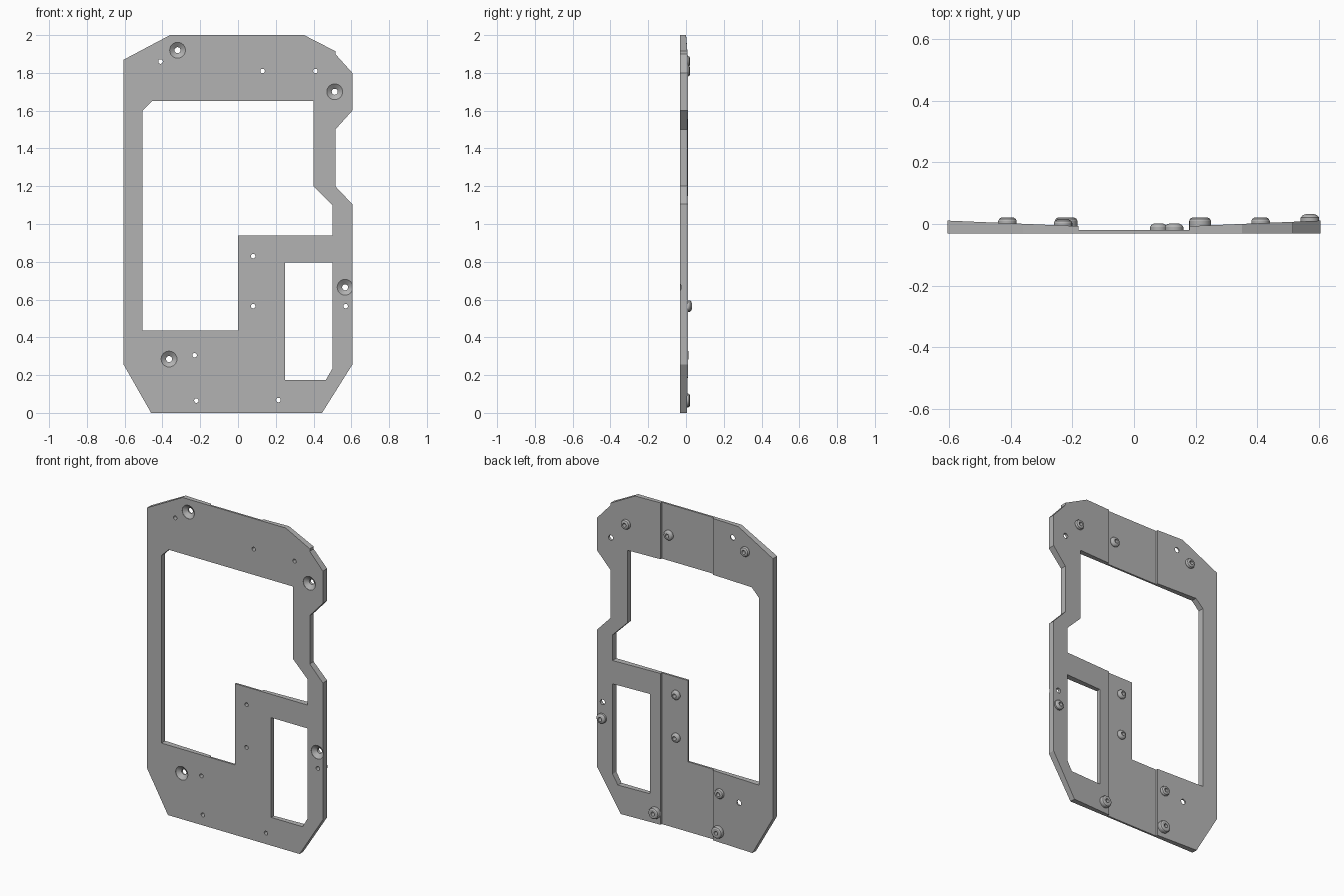
import bpy, bmesh, math

cube = bpy.data.objects.get("Cube")
if cube:
    bpy.data.objects.remove(cube, do_unlink=True)

FRONT = -0.031
SEGMENTS = 24

grey = bpy.data.materials.new("plain grey")
grey.use_nodes = True
colour = (0.45, 0.45, 0.45, 1)
grey.diffuse_color = colour
grey.node_tree.nodes["Principled BSDF"].inputs["Base Color"].default_value = colour


def make_object(name, bm):
    bmesh.ops.recalc_face_normals(bm, faces=bm.faces)
    mesh = bpy.data.meshes.new(name)
    bm.to_mesh(mesh)
    bm.free()
    mesh.materials.append(grey)
    obj = bpy.data.objects.new(name, mesh)
    bpy.context.scene.collection.objects.link(obj)
    return obj


def add_prism(bm, points, offset):
    """Close a polygon and push it along the offset."""
    face = bm.faces.new([bm.verts.new(p) for p in points])
    out = bmesh.ops.extrude_face_region(bm, geom=[face], use_keep_orig=True)
    moved = [v for v in out["geom"] if isinstance(v, bmesh.types.BMVert)]
    bmesh.ops.translate(bm, verts=moved, vec=offset)


def add_lathe(bm, x, z, profile):
    """Turn (radius, y) pairs around an axis that runs front to back."""
    rings = []
    for r, y in profile:
        angles = [math.tau * i / SEGMENTS for i in range(SEGMENTS)]
        rings.append([bm.verts.new((x + r * math.cos(a), y, z + r * math.sin(a))) for a in angles])
    for a, b in zip(rings, rings[1:]):
        for i in range(SEGMENTS):
            j = (i + 1) % SEGMENTS
            bm.faces.new((a[i], a[j], b[j], b[i]))
    bm.faces.new(rings[0])
    bm.faces.new(rings[-1])


def combine(target, tool, operation):
    """Apply a boolean and throw the tool away."""
    mod = target.modifiers.new("combine", "BOOLEAN")
    mod.operation = operation
    mod.solver = "EXACT"
    mod.object = tool
    tool.hide_render = True
    graph = bpy.context.evaluated_depsgraph_get()
    mesh = bpy.data.meshes.new_from_object(target.evaluated_get(graph))
    target.modifiers.clear()
    target.data = mesh
    bpy.data.objects.remove(tool, do_unlink=True)


# Slab whose back has a shallow central channel and rises to both sides
section = [(-0.7, FRONT), (0.7, FRONT), (0.7, 0.015), (0.18, -0.007), (0.18, -0.019),
           (-0.18, -0.019), (-0.18, -0.007), (-0.7, 0.015)]
bm = bmesh.new()
add_prism(bm, [(x, y, -0.1) for x, y in section], (0, 0, 2.2))
plate = make_object("frame_plate", bm)

# Outer silhouette
outline = [(-0.605, 1.87), (-0.36, 2), (0.35, 2), (0.515, 1.915), (0.515, 1.9),
           (0.605, 1.8), (0.605, 1.6), (0.515, 1.5), (0.515, 1.2), (0.605, 1.105),
           (0.605, 0.255), (0.445, 0), (-0.46, 0), (-0.605, 0.255)]
bm = bmesh.new()
add_prism(bm, [(x, -0.2, z) for x, z in outline], (0, 0.4, 0))
combine(plate, make_object("outline_tool", bm), "INTERSECT")

# Bosses on the back: x, z, base radius, top radius, top height
bosses = [(-0.41, 1.86, 0.03, 0.019, 0.021), (0.13, 1.81, 0.03, 0.017, 0.001),
          (0.41, 1.81, 0.03, 0.019, 0.021), (0.08, 0.83, 0.028, 0.016, 0.001),
          (0.08, 0.565, 0.028, 0.016, 0.001), (0.57, 0.565, 0.03, 0.014, 0.032),
          (-0.23, 0.305, 0.03, 0.019, 0.014), (-0.22, 0.065, 0.037, 0.026, 0.021),
          (0.214, 0.068, 0.035, 0.025, 0.021)]
bm = bmesh.new()
for x, z, base, top, height in bosses:
    add_lathe(bm, x, z, [(base, -0.024), (base, height - 0.011),
                         ((base + top) / 2 + 0.002, height - 0.004), (top, height)])
combine(plate, make_object("boss_tool", bm), "UNION")

# Large opening, side window and all holes
opening = [(-0.505, 1.6), (-0.455, 1.65), (0.4, 1.65), (0.4, 1.2), (0.5, 1.1),
           (0.5, 0.94), (0, 0.94), (0, 0.435), (-0.505, 0.435)]
window = [(0.25, 0.795), (0.5, 0.795), (0.5, 0.235), (0.465, 0.175), (0.25, 0.175)]
bm = bmesh.new()
for shape in (opening, window):
    add_prism(bm, [(x, -0.2, z) for x, z in shape], (0, 0.4, 0))
for x, z, *_ in bosses:
    add_lathe(bm, x, z, [(0.012, -0.1), (0.012, 0.1)])
for x, z in [(-0.32, 1.92), (0.512, 1.7), (0.567, 0.665), (-0.365, 0.285)]:
    add_lathe(bm, x, z, [(0.042, -0.1), (0.042, FRONT + 0.002),
                         (0.016, FRONT + 0.022), (0.016, 0.1)])
combine(plate, make_object("hole_tool", bm), "DIFFERENCE")

# Smooth the round parts, keep the edges crisp
bpy.ops.object.select_all(action="DESELECT")
plate.select_set(True)
bpy.context.view_layer.objects.active = plate
bpy.ops.object.shade_smooth_by_angle(angle=math.radians(20))
